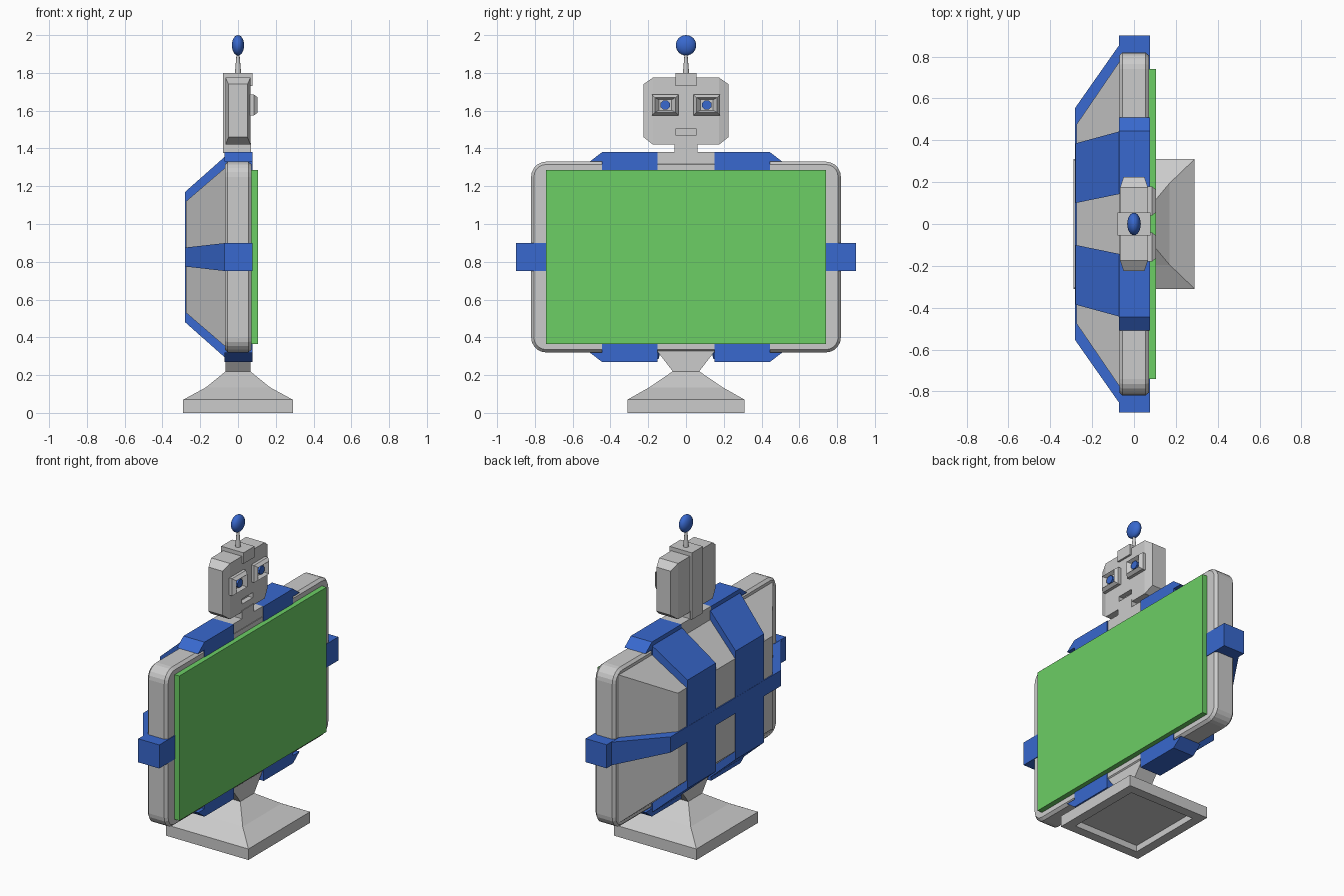
import bpy, bmesh, math
from mathutils import Vector

if "Cube" in bpy.data.objects:
    bpy.data.objects.remove(bpy.data.objects["Cube"])

MID = 0.825  # height of the screen centre


def material(name, rgb):
    m = bpy.data.materials.new(name)
    m.diffuse_color = (*rgb, 1)
    m.use_nodes = True
    m.node_tree.nodes["Principled BSDF"].inputs["Base Color"].default_value = m.diffuse_color
    return m


BLUE = material("blue", (0.04, 0.14, 0.62))
GREEN = material("green", (0.15, 0.62, 0.13))


def loft(name, rings, mat=None, closed=False):
    """Skin equal-length vertex rings; cap the ends, or close into a loop."""
    bm = bmesh.new()
    rows = [[bm.verts.new(p) for p in r] for r in rings]
    pairs = list(zip(rows, rows[1:])) + ([(rows[-1], rows[0])] if closed else [])
    for a, b in pairs:
        for i in range(len(a)):
            j = (i + 1) % len(a)
            bm.faces.new((a[i], a[j], b[j], b[i]))
    if not closed:
        bm.faces.new(rows[0])
        bm.faces.new(rows[-1])
    bmesh.ops.recalc_face_normals(bm, faces=bm.faces)
    me = bpy.data.meshes.new(name)
    bm.to_mesh(me)
    bm.free()
    ob = bpy.data.objects.new(name, me)
    bpy.context.collection.objects.link(ob)
    if mat:
        me.materials.append(mat)
    return ob


def yz(x, y0, y1, z0, z1):
    return [(x, y0, z0), (x, y1, z0), (x, y1, z1), (x, y0, z1)]


def xy(z, hx, hy):
    return [(-hx, -hy, z), (hx, -hy, z), (hx, hy, z), (-hx, hy, z)]


def xz(y, hx, z0, z1):
    return [(-hx, y, z0), (hx, y, z0), (hx, y, z1), (-hx, y, z1)]


def box(name, x0, x1, y0, y1, z0, z1, mat=None):
    return loft(name, [yz(x0, y0, y1, z0, z1), yz(x1, y0, y1, z0, z1)], mat)


def rounded(x, hy, hz, r, n=5):
    """Rounded rectangle facing x, centred on the screen centre."""
    pts = []
    for k, (sy, sz) in enumerate(((1, 1), (-1, 1), (-1, -1), (1, -1))):
        for i in range(n + 1):
            a = math.pi / 2 * (k + i / n)
            pts.append((x, sy * (hy - r) + r * math.cos(a), MID + sz * (hz - r) + r * math.sin(a)))
    return pts


# Stand: hollow foot, sloped top and flared neck
loft("stand", [xy(0.04, 0.23, 0.25), xy(0, 0.23, 0.25), xy(0, 0.29, 0.31), xy(0.07, 0.29, 0.31),
               xy(0.135, 0.17, 0.195), xy(0.22, 0.065, 0.07), xy(0.33, 0.065, 0.155)])

# Monitor frame, tapered back shell and screen
loft("monitor_frame", [rounded(-0.07, 0.805, 0.49, 0.065), rounded(-0.055, 0.82, 0.505, 0.08),
                       rounded(0.055, 0.82, 0.505, 0.08), rounded(0.072, 0.805, 0.49, 0.065)])
loft("back_shell", [yz(-0.06, -0.79, 0.79, 0.345, 1.305), yz(-0.275, -0.475, 0.475, 0.53, 1.12)])
box("screen", 0.065, 0.105, -0.74, 0.74, 0.365, 1.285, GREEN)

# Straps over the back
loft("horizontal_strap", [yz(-0.06, -0.87, 0.87, 0.75, 0.90),
                          yz(-0.281, -0.555, 0.555, 0.775, 0.875)], BLUE)
CLIP = [(0.15, 1.28), (0.445, 1.28), (0.445, 1.33), (0.51, 1.33), (0.445, 1.38), (0.15, 1.38)]
for s, side in ((1, "left"), (-1, "right")):
    loft(f"vertical_strap_{side}", [yz(-0.06, s * 0.145, s * 0.445, 0.285, 1.365),
                                    yz(-0.28, s * 0.10, s * 0.385, 0.48, 1.17)], BLUE)
    box(f"side_clip_{side}", -0.072, 0.076, s * 0.74, s * 0.90, 0.75, 0.90, BLUE)
    for v, end in ((1, "top"), (-1, "bottom")):
        loft(f"{end}_clip_{side}", [[(x, s * y, MID + v * (z - MID)) for y, z in CLIP]
                                    for x in (-0.072, 0.076)], BLUE)

# Shoulders, neck and the spine that wraps the head
box("shoulders", -0.07, 0.07, -0.15, 0.15, 1.30, 1.38)
box("neck", -0.07, 0.07, -0.06, 0.06, 1.37, 1.43)
box("head_spine", -0.08, -0.02, -0.055, 0.055, 1.375, 1.80)
box("head_crest", -0.03, 0.078, -0.055, 0.055, 1.73, 1.80)

# Head with chamfered sides and a cut mouth slot
head = loft("head", [xz(-0.225, 0.05, 1.46, 1.74), xz(-0.175, 0.066, 1.42, 1.775),
                     xz(0.175, 0.066, 1.42, 1.775), xz(0.225, 0.05, 1.46, 1.74)])
cutter = box("mouth_cutter", 0.035, 0.12, -0.055, 0.055, 1.47, 1.502)
cutter.hide_render = True
cutter.hide_viewport = True
cutter.display_type = 'WIRE'
mod = head.modifiers.new("mouth", 'BOOLEAN')
mod.operation = 'DIFFERENCE'
mod.solver = 'EXACT'
mod.object = cutter

# Eyes: tapered sockets with blue pupils
for s, side in ((1, "left"), (-1, "right")):
    def ring(x, hy, hz):
        return yz(x, s * 0.11 - hy, s * 0.11 + hy, 1.63 - hz, 1.63 + hz)
    loft(f"eye_socket_{side}", [ring(0.06, 0.07, 0.055), ring(0.085, 0.07, 0.055),
                                ring(0.104, 0.055, 0.04), ring(0.08, 0.034, 0.028)])
    loft(f"pupil_{side}", [[(x, s * 0.11 + 0.028 * math.cos(a), 1.63 + 0.026 * math.sin(a))
                            for a in [math.pi / 8 + i * math.pi / 4 for i in range(8)]]
                           for x in (0.075, 0.092)], BLUE)

# Antenna rod and ball
bpy.ops.mesh.primitive_cone_add(vertices=12, radius1=0.017, radius2=0.007, depth=0.12,
                                location=(0, 0, 1.85))
bpy.context.object.name = "antenna_rod"
bpy.ops.object.shade_smooth_by_angle()
bpy.ops.mesh.primitive_uv_sphere_add(segments=24, ring_count=14, radius=0.054,
                                     location=(0, 0, 1.946))
ball = bpy.context.object
ball.name = "antenna_ball"
ball.scale.x = 0.6
ball.data.materials.append(BLUE)
bpy.ops.object.shade_smooth_by_angle()
